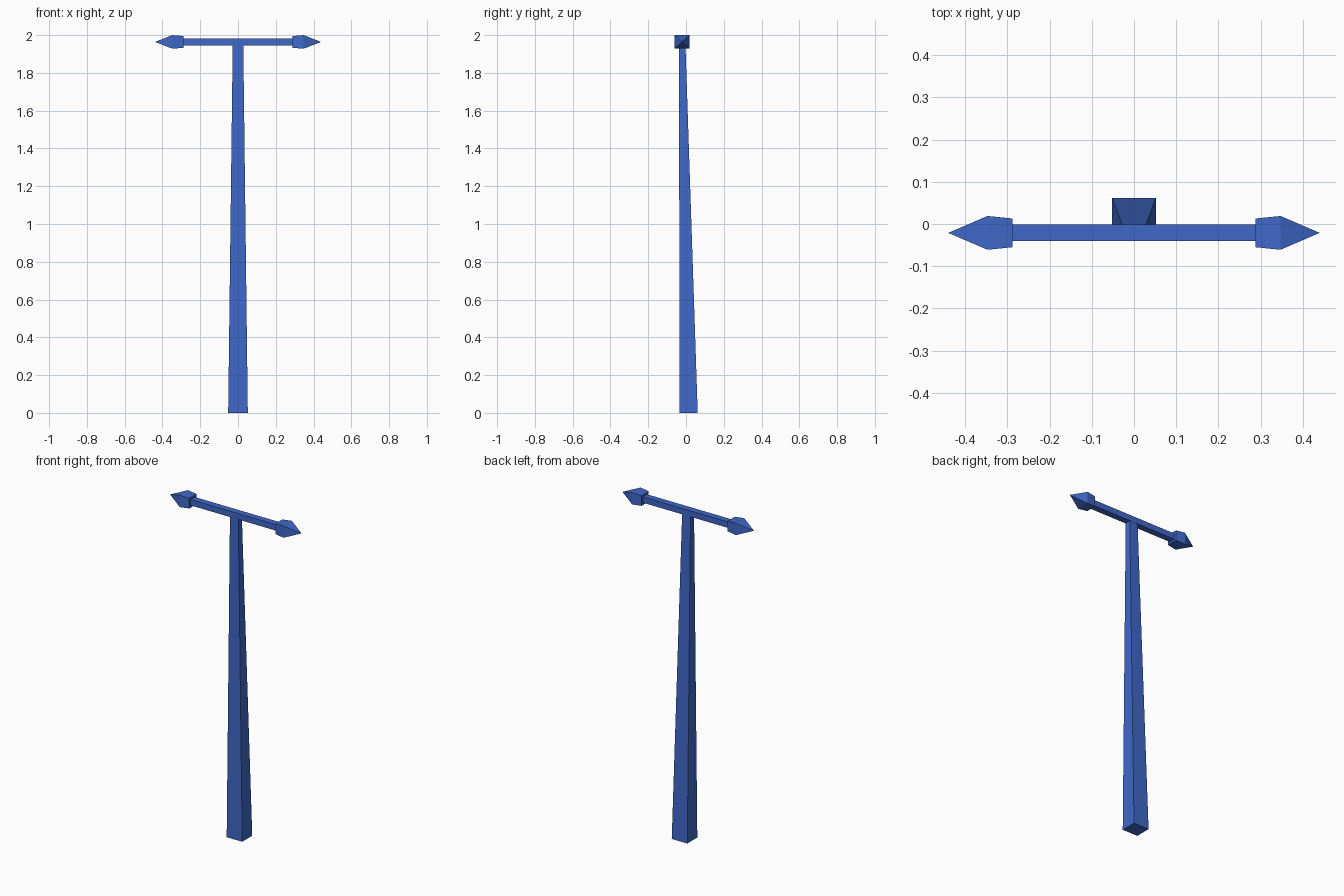
import bpy

if "Cube" in bpy.data.objects:
    bpy.data.objects.remove(bpy.data.objects["Cube"])


def loft(name, rings, axis, caps=(True, True)):
    """Join rectangular rings (position, a0, a1, b0, b1) along x or z."""
    verts, faces = [], []
    for p, a0, a1, b0, b1 in rings:
        for a, b in ((a0, b0), (a1, b0), (a1, b1), (a0, b1)):
            verts.append((a, b, p) if axis == 'z' else (p, a, b))
    for r in range(len(rings) - 1):
        for i in range(4):
            j = (i + 1) % 4
            faces.append((r*4 + i, r*4 + j, r*4 + 4 + j, r*4 + 4 + i))
    if caps[0]:
        faces.append((3, 2, 1, 0))
    n = len(verts)
    if caps[1]:
        faces.append((n - 4, n - 3, n - 2, n - 1))
    return verts, faces


def make(name, verts, faces):
    mesh = bpy.data.meshes.new(name)
    mesh.from_pydata(verts, [], faces)
    mesh.materials.append(blue)
    obj = bpy.data.objects.new(name, mesh)
    bpy.context.collection.objects.link(obj)
    return obj


blue = bpy.data.materials.new("blue_paint")
blue.diffuse_color = (0.05, 0.14, 0.58, 1)
blue.use_nodes = True
blue.node_tree.nodes["Principled BSDF"].inputs["Base Color"].default_value = blue.diffuse_color

CY, CZ = -0.021, 1.964  # axis of the crossbar

# Tapered post with an upright front face
make("post", *loft("post", [(0, -0.052, 0.052, -0.034, 0.062),
                            (1.95, -0.028, 0.028, -0.037, -0.003)], 'z'))

# Square crossbar
h, v = 0.0195, 0.018
make("crossbar", *loft("crossbar", [(x, CY - h, CY + h, CZ - v, CZ + v)
                                    for x in (-0.29, 0.29)], 'x'))

# Pointed end, mirrored to the other side
rings = [(x, CY - a, CY + a, CZ - b, CZ + b)
         for x, a, b in ((0.288, 0.034, 0.031), (0.347, 0.040, 0.036))]
verts, faces = loft("tip", rings, 'x', (True, False))
verts.append((0.44, CY, CZ))
faces += [(4 + i, 4 + (i + 1) % 4, 8) for i in range(4)]
tip = make("pointed_ends", verts, faces)
tip.modifiers.new("mirror", 'MIRROR').use_axis = (True, False, False)
